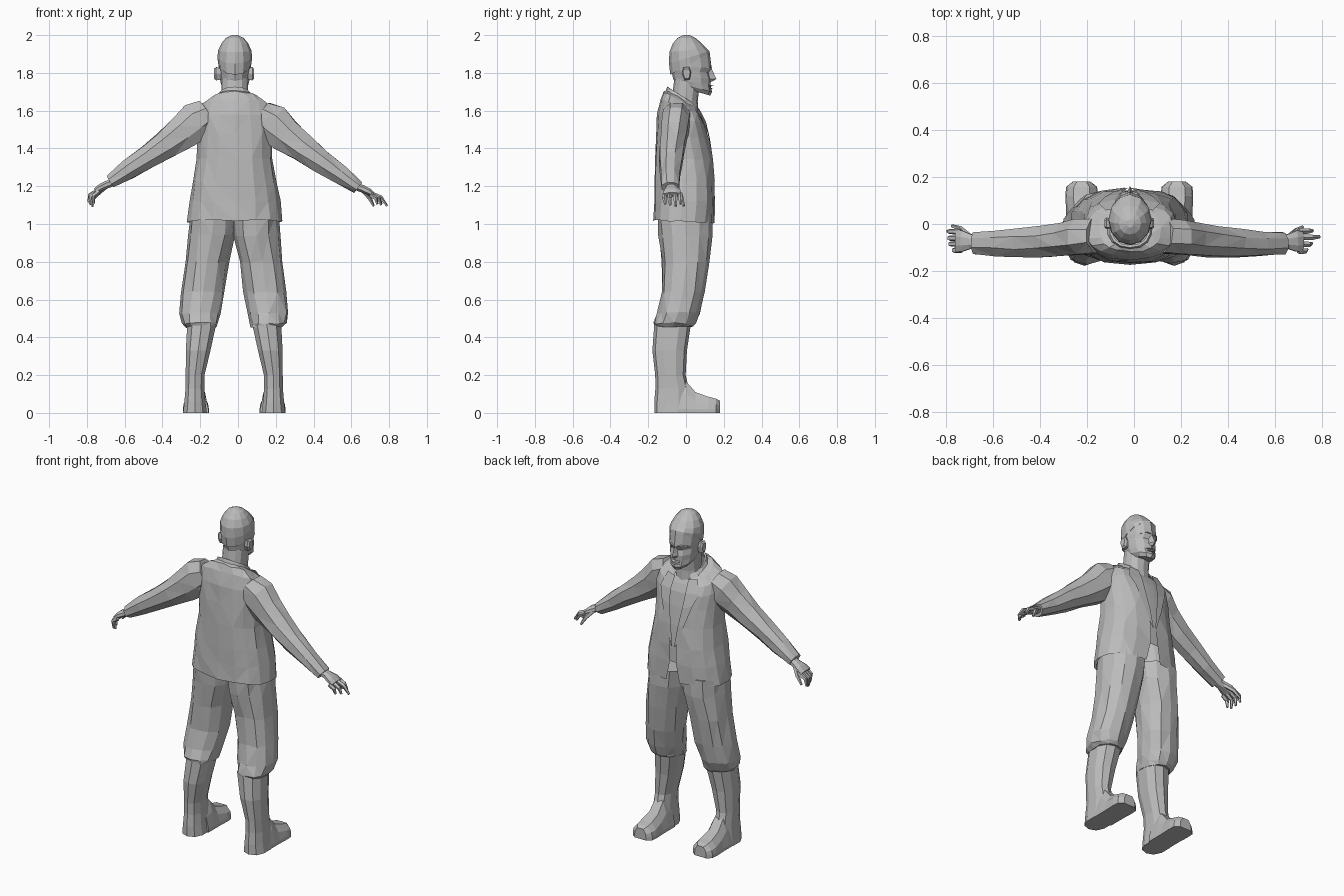
import bpy, bmesh, math, random
from mathutils import Vector

random.seed(4)
CX = -0.02   # mirror plane of the limbs
HX = -0.017  # centre line of head and torso
grey = bpy.data.materials.new("plain_grey")
grey.diffuse_color = (0.5, 0.5, 0.5, 1)


def loft(name, rings, closed=True, caps=True, jitter=0.0, mirror=False, thick=0.0):
    """Skin a list of equally long point rings."""
    bm = bmesh.new()
    rows = []
    for ring in rings:
        row = []
        for p in ring:
            p = Vector(p) + Vector([random.uniform(-jitter, jitter) for _ in range(3)])
            if mirror:
                p.x = 2 * CX - p.x
            row.append(bm.verts.new(p))
        rows.append(row)
    n = len(rows[0])
    for a, b in zip(rows, rows[1:]):
        for i in range(n if closed else n - 1):
            j = (i + 1) % n
            bm.faces.new((a[i], a[j], b[j], b[i]))
    if caps and closed:
        bm.faces.new(rows[0])
        bm.faces.new(rows[-1])
    if jitter:  # crumpled cloth facets
        bmesh.ops.triangulate(bm, faces=[f for f in bm.faces if len(f.verts) == 4])
    bmesh.ops.recalc_face_normals(bm, faces=bm.faces)
    me = bpy.data.meshes.new(name)
    bm.to_mesh(me)
    bm.free()
    ob = bpy.data.objects.new(name, me)
    bpy.context.collection.objects.link(ob)
    me.materials.append(grey)
    if thick:
        m = ob.modifiers.new("thickness", 'SOLIDIFY')
        m.thickness, m.offset = thick, 0
    return ob


def level(zb, zf, yb, yf, rx, cx=HX, n=12, gap=0.0, front=0.0, power=0.85):
    """Cross-section tilted from back height zb to front height zf.
    gap opens the front, front keeps only an arc at the front."""
    pts = []
    yc, ry = (yb + yf) / 2, (yf - yb) / 2
    for i in range(n):
        if front:
            a = math.pi / 2 + front * (2 * i / (n - 1) - 1)
        elif gap:
            a = math.pi / 2 + gap + (2 * math.pi - 2 * gap) * i / (n - 1)
        else:
            a = math.pi / 2 + 2 * math.pi * i / n
        c, s = math.cos(a), math.sin(a)
        x = cx + rx * math.copysign(abs(c) ** power, c)
        y = yc + ry * math.copysign(abs(s) ** power, s)
        pts.append((x, y, zb + (zf - zb) * (y - yb) / (yf - yb)))
    return pts


def tube(name, path, n=8, **kw):
    """Limb along (x, y, z, radius, radius in y)."""
    P = [Vector(p[:3]) for p in path]
    rings = []
    for i, p in enumerate(path):
        t = (P[min(i + 1, len(P) - 1)] - P[max(i - 1, 0)]).normalized()
        u = Vector((0, 1, 0)).cross(t).normalized()
        v = t.cross(u)
        rings.append([P[i] + u * p[3] * math.cos(a) + v * p[4] * math.sin(a)
                      for a in [2 * math.pi * (k + 0.5) / n for k in range(n)]])
    return loft(name, rings, **kw)


# Head: jaw up to the hairline
loft("head", [level(*r, power=1) for r in [
    (1.73, 1.68, -0.05, 0.128, 0.048), (1.75, 1.70, -0.06, 0.138, 0.068),
    (1.77, 1.735, -0.068, 0.130, 0.076), (1.80, 1.765, -0.075, 0.132, 0.080),
    (1.82, 1.80, -0.08, 0.122, 0.083), (1.84, 1.825, -0.083, 0.136, 0.085),
    (1.87, 1.91, -0.083, 0.125, 0.086)]])
# Hair cap with a hairline rising to the forehead
loft("hair", [level(*r, power=1) for r in [
    (1.79, 1.905, -0.083, 0.126, 0.088), (1.85, 1.915, -0.09, 0.124, 0.092),
    (1.91, 1.93, -0.088, 0.108, 0.088), (1.955, 1.96, -0.07, 0.08, 0.07),
    (1.985, 1.985, -0.045, 0.05, 0.047), (2.0, 2.0, -0.015, 0.02, 0.015)]])
loft("neck", [level(1.64, 1.58, -0.08, 0.066, 0.072), level(1.69, 1.65, -0.072, 0.062, 0.07),
              level(1.78, 1.72, -0.06, 0.07, 0.07)])

# Facial features
loft("nose", [[(HX - w, 0.115, z), (HX, y, z), (HX + w, 0.115, z)] for z, w, y in
              [(1.755, 0.018, 0.14), (1.768, 0.022, 0.162), (1.785, 0.015, 0.153), (1.83, 0.01, 0.133)]])
for name, z, y in [("upper_lip", 1.732, 0.145), ("lower_lip", 1.717, 0.143)]:
    loft(name, [[(HX + x, y - abs(x) * 0.5 - d, z + h) for d, h in
                 [(0.025, -0.007), (0, 0), (0.025, 0.007)]] for x in (-0.028, 0, 0.028)])
for m, side in [(False, "right"), (True, "left")]:
    loft(side + "_ear", [[(CX + x, 0.005 + y * s, 1.795 + z * s) for y, z in
                          [(-0.012, -0.035), (0.015, -0.03), (0.022, 0.01), (0.012, 0.036), (-0.02, 0.034), (-0.026, 0)]]
                         for x, s in [(0.07, 0.85), (0.096, 1), (0.106, 0.75)]], mirror=m)
    loft(side + "_brow", [[(CX + x, y - d, z + h) for d, h in [(0.02, -0.006), (0, 0), (0.02, 0.008)]]
                          for x, y, z in [(0.014, 0.139, 1.828), (0.035, 0.131, 1.833), (0.06, 0.105, 1.825)]], mirror=m)

# Jacket, open at the front
jacket = [(1.02, 1.005, -0.172, 0.150, 0.256, 0.13), (1.12, 1.12, -0.17, 0.152, 0.24, 0.05),
          (1.22, 1.22, -0.17, 0.150, 0.222, 0.05), (1.35, 1.34, -0.165, 0.139, 0.202, 0.13),
          (1.48, 1.45, -0.16, 0.122, 0.20, 0.25), (1.58, 1.53, -0.153, 0.105, 0.20, 0.4),
          (1.66, 1.575, -0.135, 0.085, 0.188, 0.5), (1.70, 1.60, -0.118, 0.07, 0.13, 0.52),
          (1.71, 1.61, -0.10, 0.062, 0.088, 0.5)]
loft("jacket", [level(*r[:5], n=17, gap=r[5], power=0.82) for r in jacket],
     closed=False, jitter=0.004)
# Shirt front seen in the opening
loft("shirt_front", [level(r[0], r[1], r[2] + 0.012, r[3] - 0.01, r[4] - 0.012, n=7,
                           front=r[5] + 0.1, power=0.8) for r in jacket[1:]], closed=False)
loft("collar", [level(*r, n=13, gap=0.5, power=0.9) for r in [
    (1.685, 1.60, -0.113, 0.075, 0.105), (1.727, 1.63, -0.10, 0.056, 0.087),
    (1.722, 1.63, -0.09, 0.05, 0.078)]], closed=False)
for m, side in [(False, "right"), (True, "left")]:
    loft(side + "_lapel", [[(0.025, 0.07, 1.61), (0.08, 0.058, 1.62)],
                           [(0.03, 0.106, 1.54), (0.11, 0.088, 1.545)],
                           [(0.022, 0.127, 1.45), (0.085, 0.115, 1.48)],
                           [(0.003, 0.143, 1.34), (0.045, 0.138, 1.36)],
                           [(-0.014, 0.153, 1.22), (-0.006, 0.153, 1.22)]],
         closed=False, mirror=m)

# Sleeves and palms; the left arm hangs slightly higher
sleeve = [(0.12, -0.05, 1.575, 0.085, 0.08), (0.18, -0.055, 1.535, 0.115, 0.08),
          (0.25, -0.065, 1.472, 0.097, 0.074), (0.34, -0.075, 1.402, 0.08, 0.07),
          (0.44, -0.08, 1.332, 0.067, 0.066), (0.54, -0.082, 1.262, 0.053, 0.057),
          (0.637, -0.082, 1.194, 0.037, 0.049)]
palm = [(0.61, -0.08, 1.205, 0.022, 0.03), (0.655, -0.075, 1.188, 0.022, 0.034),
        (0.69, -0.073, 1.172, 0.02, 0.048), (0.715, -0.073, 1.155, 0.015, 0.05)]
for m, side in [(False, "right"), (True, "left")]:
    lift = [(p[0], p[1], p[2] + (0.03 * min(1, p[0] / 0.6) if m else 0), p[3], p[4]) for p in sleeve]
    tube(side + "_sleeve", lift, jitter=0.004, mirror=m)
    tube(side + "_palm", [(p[0], p[1], p[2] + (0.02 if m else 0), p[3], p[4]) for p in palm], mirror=m)

# Fingers: y at the knuckle, then knuckle, middle and tip in x and z
right = [(-0.115, 0.70, 1.155, 0.73, 1.135, 0.737, 1.105), (-0.087, 0.705, 1.155, 0.745, 1.135, 0.757, 1.10),
         (-0.057, 0.705, 1.16, 0.755, 1.14, 0.79, 1.095), (-0.03, 0.70, 1.16, 0.74, 1.14, 0.76, 1.105)]
left = [(-0.112, -0.735, 1.175, -0.765, 1.15, -0.765, 1.105), (-0.085, -0.74, 1.175, -0.78, 1.145, -0.77, 1.09),
        (-0.06, -0.74, 1.18, -0.785, 1.15, -0.782, 1.10), (-0.032, -0.735, 1.18, -0.785, 1.155, -0.793, 1.115)]
for side, fingers in [("right", right), ("left", left)]:
    for i, (y, x0, z0, x1, z1, x2, z2) in enumerate(fingers):
        tube(f"{side}_finger_{i + 1}", [(x0, y, z0, 0.013, 0.013), (x1, y, z1, 0.012, 0.012),
                                        (x2, y * 0.95, z2, 0.006, 0.007)], n=5)
tube("right_thumb", [(0.66, -0.055, 1.18, 0.014, 0.014), (0.695, -0.025, 1.14, 0.013, 0.012),
                     (0.718, -0.012, 1.095, 0.006, 0.007)], n=5)
tube("left_thumb", [(-0.70, -0.055, 1.20, 0.014, 0.014), (-0.74, -0.02, 1.165, 0.013, 0.012),
                    (-0.775, -0.008, 1.125, 0.006, 0.007)], n=5)

# Trousers, boots and feet
trousers = [(0.455, -0.165, 0.035, 0.083, 0.152), (0.475, -0.17, 0.05, 0.096, 0.161),
            (0.53, -0.15, 0.07, 0.108, 0.161), (0.64, -0.128, 0.098, 0.114, 0.145),
            (0.80, -0.127, 0.124, 0.114, 0.124), (0.94, -0.142, 0.14, 0.125, 0.10),
            (1.04, -0.15, 0.14, 0.124, 0.09)]
boot = [(0.0, -0.168, 0.02, 0.066, 0.188), (0.06, -0.168, 0.02, 0.058, 0.188),
        (0.13, -0.162, 0.015, 0.052, 0.188), (0.20, -0.163, -0.002, 0.052, 0.187),
        (0.33, -0.178, 0.005, 0.068, 0.171), (0.47, -0.168, 0.026, 0.08, 0.152)]
foot = [(-0.06, 0.05, 0.066, 0.15), (0.0, 0.05, 0.066, 0.168),
        (0.05, 0.054, 0.066, 0.11), (0.12, 0.064, 0.069, 0.085), (0.158, 0.06, 0.066, 0.076), (0.18, 0.036, 0.038, 0.064)]
for m, side in [(False, "right"), (True, "left")]:
    loft(side + "_trouser_leg", [level(z, z, yb, yf, rx, cx, n=12, power=0.92)
                                 for z, yb, yf, rx, cx in trousers], jitter=0.005, mirror=m)
    loft(side + "_boot", [level(z, z, yb, yf, rx, cx, n=10)
                          for z, yb, yf, rx, cx in boot], mirror=m)
    loft(side + "_foot", [[(0.183 + x, y, z) for x, z in
                           [(-b, 0), (b, 0), (b, 0.02), (w, zt * 0.6), (w * 0.55, zt),
                            (-w * 0.55, zt), (-w, zt * 0.6), (-b, 0.02)]]
                          for y, w, b, zt in foot], mirror=m)
